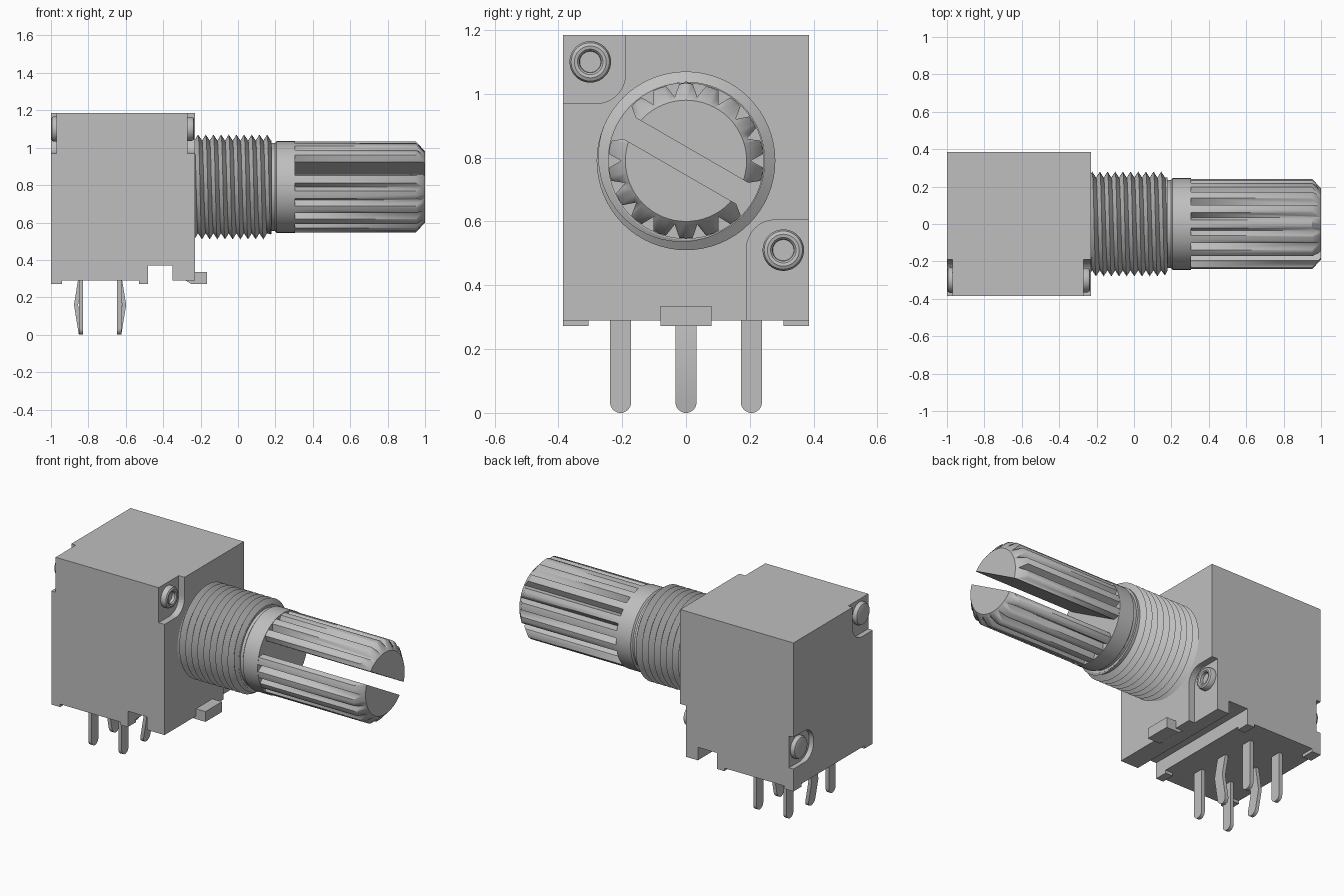
import bpy, bmesh
from math import sin, cos, pi, sqrt, radians

cube = bpy.data.objects.get("Cube")
if cube:
    bpy.data.objects.remove(cube, do_unlink=True)

GREY = (0.52, 0.52, 0.52, 1)
mat = bpy.data.materials.new("plain_grey")
mat.use_nodes = True
mat.diffuse_color = GREY
mat.node_tree.nodes["Principled BSDF"].inputs["Base Color"].default_value = GREY

AXIS_Z = 0.79          # height of the shaft axis
BOX_FRONT = -0.23      # body face carrying the bushing
HALF = 0.385           # half width of the body


def finish(name, bm, smooth=True):
    bmesh.ops.remove_doubles(bm, verts=bm.verts, dist=1e-5)
    bmesh.ops.recalc_face_normals(bm, faces=bm.faces)
    mesh = bpy.data.meshes.new(name)
    bm.to_mesh(mesh)
    bm.free()
    ob = bpy.data.objects.new(name, mesh)
    bpy.context.collection.objects.link(ob)
    mesh.materials.append(mat)
    if smooth:
        bpy.ops.object.select_all(action='DESELECT')
        ob.select_set(True)
        bpy.context.view_layer.objects.active = ob
        bpy.ops.object.shade_smooth_by_angle(angle=radians(30))
    return ob


def loft(name, rings, smooth=True):
    """Skin a list of equal rings and cap both ends."""
    bm = bmesh.new()
    loops = [[bm.verts.new(p) for p in ring] for ring in rings]
    n = len(loops[0])
    for a, b in zip(loops, loops[1:]):
        for i in range(n):
            j = (i + 1) % n
            bm.faces.new((a[i], a[j], b[j], b[i]))
    bm.faces.new(loops[0])
    bm.faces.new(loops[-1])
    return finish(name, bm, smooth)


def prism_x(name, pts, x0, x1, smooth=False):
    return loft(name, [[(x, y, z) for y, z in pts] for x in (x0, x1)], smooth)


def prism_y(name, pts, y0, y1):
    return loft(name, [[(x, y, z) for x, z in pts] for y in (y0, y1)], False)


def lathe(name, profile, y=0, z=AXIS_Z, n=64):
    """Turn (x, radius) points around an axis parallel to x."""
    return loft(name, [[(x, y + r * cos(2 * pi * i / n), z + r * sin(2 * pi * i / n))
                        for i in range(n)] for x, r in profile])


def boolean(ob, cutter, op='DIFFERENCE'):
    mod = ob.modifiers.new("cut", 'BOOLEAN')
    mod.operation, mod.object, mod.solver = op, cutter, 'EXACT'
    bpy.context.view_layer.objects.active = ob
    bpy.ops.object.modifier_apply(modifier=mod.name)
    bpy.data.objects.remove(cutter, do_unlink=True)


def notch(y0, y1, z0, z1, x0, x1, r=0.09):
    """Rounded rectangular cutter."""
    pts = []
    for k, (cy, cz) in enumerate([(y1 - r, z1 - r), (y0 + r, z1 - r),
                                  (y0 + r, z0 + r), (y1 - r, z0 + r)]):
        for s in range(9):
            a = pi / 2 * (k + s / 8)
            pts.append((cy + r * cos(a), cz + r * sin(a)))
    return prism_x("notch_cutter", pts, x0, x1)


# Body with the channel across its underside
body = prism_y("body", [(-1, 0.29), (-0.48, 0.29), (-0.48, 0.37), (-0.35, 0.37), (-0.35, 0.29),
                        (BOX_FRONT, 0.29), (BOX_FRONT, 1.185), (-1, 1.185)], -HALF, HALF)
for x0, x1, low in ((-0.27, 0, 0), (-1.2, -0.97, 0.41)):
    boolean(body, notch(-0.7, -0.19, 0.97, 1.5, x0, x1))
    boolean(body, notch(0.19, 0.7, low, 0.605, x0, x1))

# Small feet under the body
for x0, x1 in ((-1, -0.94), (-0.53, -0.48)):
    for s in (-1, 1):
        prism_y("foot", [(x0, 0.272), (x1, 0.272), (x1, 0.3), (x0, 0.3)], s * 0.305, s * HALF)

# Locating tab at the front lower edge
prism_y("locating_tab", [(-0.165, 0.272), (-0.165, 0.335), (-0.24, 0.335),
                         (-0.28, 0.29), (-0.25, 0.272)], -0.08, 0.08)

# Rivets: hollow on the front face, domed on the rear face
for y, z in ((-0.3, 1.1), (0.305, 0.51)):
    lathe("front_rivet", [(-0.28, 0.065), (-0.25, 0.065), (-0.239, 0.06), (-0.234, 0.05),
                          (-0.236, 0.04), (-0.243, 0.034), (-0.26, 0.033)], y, z, 40)
    lathe("rear_rivet", [(-0.96, 0.068), (-0.985, 0.068), (-0.995, 0.062), (-1, 0.048)], y, z, 40)

# Threaded bushing: core plus a helical ridge that runs out at the end
ROOT, CREST, PITCH, END, STEPS = 0.248, 0.28, 0.041, 0.18, 64
lathe("bushing_core", [(-0.25, ROOT), (END, ROOT), (END, 0.235), (0.21, 0.235)])
bm = bmesh.new()
roots, crests = [], []
for i in range(12 * STEPS):
    a = 2 * pi * i / STEPS
    x = -0.285 + PITCH * i / STEPS
    for row, xs, r in ((roots, x, ROOT), (crests, x + PITCH / 2, CREST)):
        fade = max(0, min(1, (END - xs) / PITCH * 2.5))
        r = ROOT - 0.002 + (r - ROOT + 0.002) * fade
        row.append(bm.verts.new((max(-0.25, min(END, xs)), r * cos(a), AXIS_Z + r * sin(a))))
for i in range(11 * STEPS - 1):
    k = i + STEPS
    bm.faces.new((roots[i], roots[i + 1], crests[i + 1], crests[i]))
    bm.faces.new((crests[i], crests[i + 1], roots[k + 1], roots[k]))
bmesh.ops.dissolve_degenerate(bm, edges=bm.edges, dist=1e-5)
finish("bushing_thread", bm)

# Smooth collar of the shaft
lathe("shaft_collar", [(0.17, 0.232), (0.195, 0.232), (0.205, 0.245), (0.305, 0.245)])

# Splined shaft: toothed section, chamfered tip, slanted screwdriver slot
TEETH = 18
section = []
for t in range(TEETH):
    for frac, r in ((-0.25, 0.242), (0, 0.243), (0.25, 0.242), (0.5, 0.203)):
        a = 2 * pi * (t + frac) / TEETH + pi / 2
        section.append((r * cos(a), AXIS_Z + r * sin(a)))
shaft = prism_x("splined_shaft", section, 0.3, 1, True)
boolean(shaft, lathe("tip_cutter", [(0.2, 0.3), (0.9, 0.3), (1.0, 0.19)]), 'INTERSECT')
ca, sa = cos(radians(-30)), sin(radians(-30))
slot = [(u * ca - v * sa, AXIS_Z + u * sa + v * ca)
        for u, v in ((-0.4, -0.038), (0.4, -0.038), (0.4, 0.038), (-0.4, 0.038))]
boolean(shaft, prism_x("slot_cutter", slot, 0.2, 1.2))

# Terminal pins: straight outer ones, kinked middle ones
W, T = 0.033, 0.011
rows = [(0.32, W), (0.16, W)] + [(W - W * sin(pi / 2 * s / 6), max(0.004, W * cos(pi / 2 * s / 6)))
                                 for s in range(7)]
for px, side in ((-0.84, -1), (-0.635, 1)):
    for py in (-0.205, 0, 0.205):
        bend = 0.026 * side if py == 0 else 0
        rings = []
        for z, w in rows:
            cx = px + bend * (1 - abs(z - 0.16) / 0.16)
            rings.append([(cx - T, py - w, z), (cx + T, py - w, z),
                          (cx + T, py + w, z), (cx - T, py + w, z)])
        loft("terminal_pin", rings)
